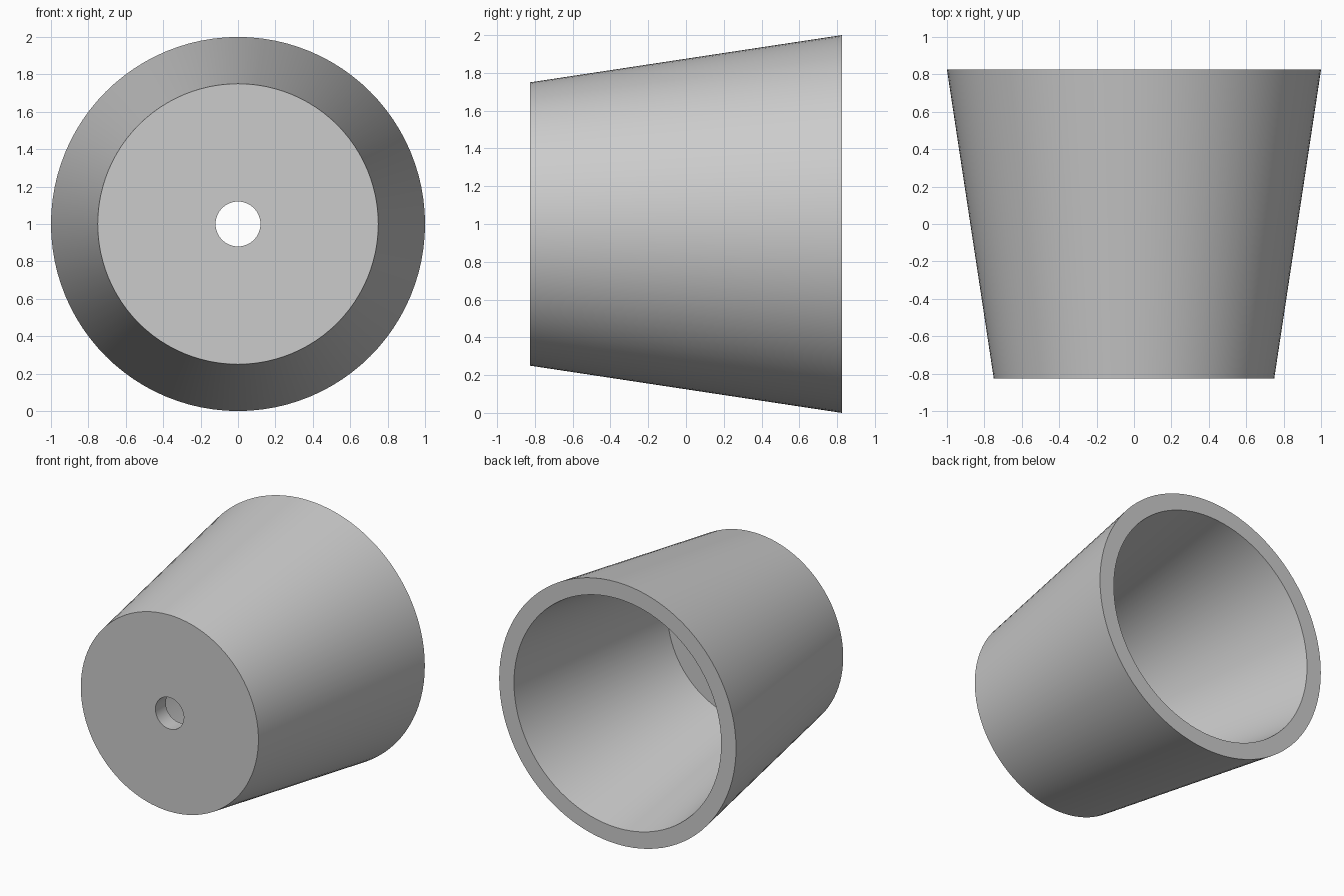
import bpy
import bmesh
import math
from mathutils import Matrix, Vector

SEGMENTS = 96
HALF_LENGTH = 0.825
WALL = 0.125
FRONT_RADIUS, BACK_RADIUS, HOLE_RADIUS = 0.75, 1.0, 0.12

default_cube = bpy.data.objects.get("Cube")
if default_cube:
    bpy.data.objects.remove(default_cube, do_unlink=True)

# Plain grey material
grey = bpy.data.materials.new("plain grey")
grey.use_nodes = True
colour = (0.6, 0.6, 0.6, 1.0)
grey.diffuse_color = colour
grey.node_tree.nodes["Principled BSDF"].inputs["Base Color"].default_value = colour

# Closed wall section as (radius, y): hole, front disc, outer cone, rim, inner cone, floor
floor_y = -HALF_LENGTH + WALL
taper = (BACK_RADIUS - FRONT_RADIUS) / (2 * HALF_LENGTH)
floor_radius = FRONT_RADIUS + taper * WALL - WALL
section = [
    (HOLE_RADIUS, -HALF_LENGTH),
    (FRONT_RADIUS, -HALF_LENGTH),
    (BACK_RADIUS, HALF_LENGTH),
    (BACK_RADIUS - WALL, HALF_LENGTH),
    (floor_radius, floor_y),
    (HOLE_RADIUS, floor_y),
]

# Tapered cup: the section revolved about the y axis
bm = bmesh.new()
verts = [bm.verts.new((r, y, 0)) for r, y in section]
edges = [bm.edges.new((v, verts[(i + 1) % len(verts)])) for i, v in enumerate(verts)]
bmesh.ops.spin(bm, geom=verts + edges, cent=(0, 0, 0), axis=(0, 1, 0),
               angle=math.tau, steps=SEGMENTS, use_merge=True)
bmesh.ops.remove_doubles(bm, verts=bm.verts[:], dist=0.0001)
bmesh.ops.recalc_face_normals(bm, faces=bm.faces[:])
bmesh.ops.transform(bm, matrix=Matrix.Translation(Vector((0, 0, BACK_RADIUS))), verts=bm.verts[:])

mesh = bpy.data.meshes.new("tapered_cup")
bm.to_mesh(mesh)
bm.free()
mesh.materials.append(grey)
cup = bpy.data.objects.new("tapered_cup", mesh)
bpy.context.collection.objects.link(cup)

# Smooth round walls with sharp rims
bpy.ops.object.select_all(action="DESELECT")
cup.select_set(True)
bpy.context.view_layer.objects.active = cup
bpy.ops.object.shade_smooth_by_angle(angle=math.radians(30))
